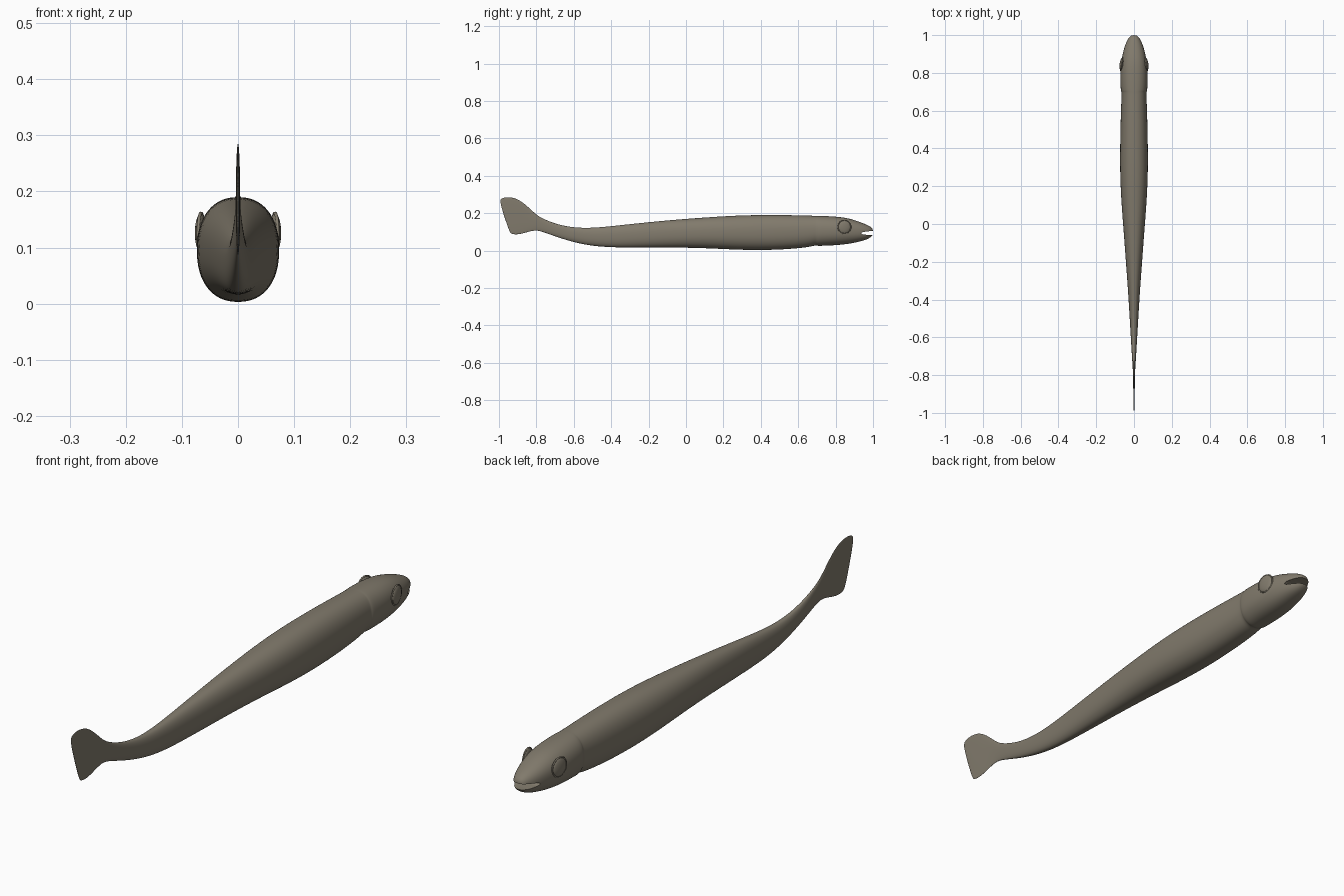
import bpy
import bmesh
import math
from mathutils import Vector

cube = bpy.data.objects.get("Cube")
if cube:
    bpy.data.objects.remove(cube, do_unlink=True)

SIDES = 32

skin = bpy.data.materials.new("olive grey skin")
skin.use_nodes = True
skin.diffuse_color = (0.22, 0.195, 0.15, 1)
skin.node_tree.nodes["Principled BSDF"].inputs["Base Color"].default_value = skin.diffuse_color


def make_object(name, bm):
    """Turn a bmesh into a linked object with the skin material."""
    bmesh.ops.recalc_face_normals(bm, faces=bm.faces)
    mesh = bpy.data.meshes.new(name)
    bm.to_mesh(mesh)
    bm.free()
    mesh.materials.append(skin)
    obj = bpy.data.objects.new(name, mesh)
    bpy.context.collection.objects.link(obj)
    return obj


def activate(obj):
    bpy.ops.object.select_all(action="DESELECT")
    obj.select_set(True)
    bpy.context.view_layer.objects.active = obj


def rounded(value, power):
    return math.copysign(abs(value) ** power, value)


# Sections from snout to tail: y, top z, bottom z, half width, forward lean of lower edge
sections = [
    (1.0, .112, .088, .012, 0),
    (.992, .124, .074, .024, 0),
    (.97, .137, .060, .038, 0),
    (.935, .151, .049, .052, 0),
    (.87, .174, .035, .067, 0),
    (.80, .182, .028, .073, 0),
    (.74, .185, .026, .072, 0),
    (.705, .186, .024, .070, 0),
    (.70, .186, .027, .066, 0),
    (.69, .186, .028, .066, 0),
    (.66, .187, .018, .067, 0),
    (.55, .190, .007, .071, 0),
    (.40, .191, .001, .074, 0),
    (.25, .187, .005, .074, 0),
    (.10, .177, .013, .066, 0),
    (-.05, .166, .016, .054, 0),
    (-.20, .152, .016, .043, 0),
    (-.35, .136, .016, .032, 0),
    (-.46, .124, .020, .025, 0),
    (-.55, .120, .033, .020, 0),
    (-.63, .127, .053, .015, 0),
    (-.70, .144, .076, .011, 0),
    (-.76, .168, .098, .007, 0),
    (-.80, .190, .110, .005, 0),
    (-.85, .240, .101, .004, .01),
    (-.90, .278, .089, .004, .02),
    (-.95, .288, .085, .0035, .04),
    (-.985, .282, .089, .003, .05),
    (-1.0, .266, .102, .002, .055),
]

# Body and tail fin as one continuous loft
bm = bmesh.new()
rings = []
for y, top, bottom, width, lean in sections:
    ring = []
    for i in range(SIDES):
        angle = math.tau * i / SIDES
        across = rounded(math.cos(angle), 0.88)
        up = rounded(math.sin(angle), 0.88)
        z = (top + bottom) / 2 + up * (top - bottom) / 2
        ring.append(bm.verts.new((across * width, y + lean * (1 - up) / 2, z)))
    rings.append(ring)
for first, second in zip(rings, rings[1:]):
    for i in range(SIDES):
        j = (i + 1) % SIDES
        bm.faces.new((first[i], first[j], second[j], second[i]))
bm.faces.new(rings[0])
bm.faces.new(rings[-1])
body = make_object("body", bm)
activate(body)
smooth = body.modifiers.new("smooth", "SUBSURF")
smooth.levels = smooth.render_levels = 2
bpy.ops.object.modifier_apply(modifier=smooth.name)

# Mouth slit cut right across the snout
bm = bmesh.new()
slit = [(1.03, .080), (.975, .083), (.945, .087), (.935, .093),
        (.945, .099), (.975, .103), (1.03, .108)]
edge = [bm.verts.new((-.1, y, z)) for y, z in slit]
face = bm.faces.new(edge)
extruded = bmesh.ops.extrude_face_region(bm, geom=[face])
moved = [v for v in extruded["geom"] if isinstance(v, bmesh.types.BMVert)]
bmesh.ops.translate(bm, verts=moved, vec=Vector((.2, 0, 0)))
cutter = make_object("mouth_cutter", bm)
cutter.hide_render = True
cut = body.modifiers.new("mouth", "BOOLEAN")
cut.object = cutter
cut.operation = "DIFFERENCE"
cut.solver = "EXACT"
activate(body)
bpy.ops.object.modifier_apply(modifier=cut.name)
bpy.data.objects.remove(cutter, do_unlink=True)
bpy.ops.object.shade_smooth_by_angle(angle=math.radians(40))

# Eyes: shallow bulging lenses with a fine lid rim
for side, word in ((1, "left"), (-1, "right")):
    tilt = side * math.radians(-8)
    place = (side * .066, .847, .126)
    bpy.ops.mesh.primitive_uv_sphere_add(segments=32, ring_count=16, radius=1, location=place)
    eye = bpy.context.object
    eye.name = word + "_eye"
    eye.scale = (.010, .033, .035)
    eye.rotation_euler = (0, 0, -tilt)
    bpy.ops.mesh.primitive_torus_add(major_segments=32, minor_segments=8,
                                     major_radius=.035, minor_radius=.003, location=place)
    rim = bpy.context.object
    rim.name = word + "_eyelid_rim"
    rim.rotation_euler = (0, math.pi / 2, -tilt)
    for part in (eye, rim):
        part.data.materials.append(skin)
        activate(part)
        bpy.ops.object.shade_smooth_by_angle(angle=math.radians(60))
